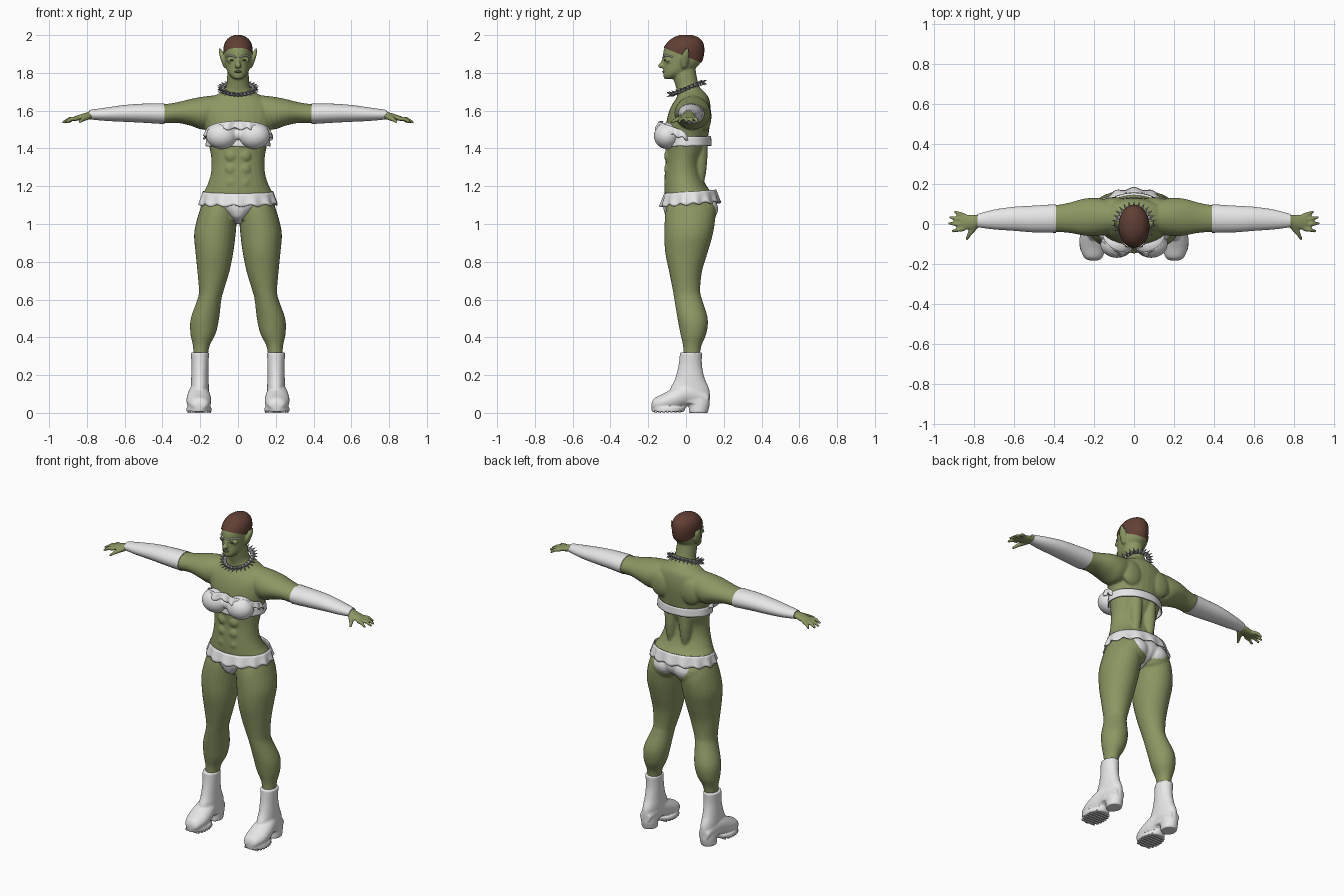
import bpy, bmesh
from math import sin, cos, pi, sqrt, exp, radians
from mathutils import Vector, Matrix

cube = bpy.data.objects.get("Cube")
if cube:
    bpy.data.objects.remove(cube, do_unlink=True)


def material(name, r, g, b):
    m = bpy.data.materials.new(name)
    m.use_nodes = True
    m.diffuse_color = (r, g, b, 1)
    m.node_tree.nodes["Principled BSDF"].inputs["Base Color"].default_value = (r, g, b, 1)
    return m


skin = material("green skin", .26, .31, .125)
white = material("white cloth", .8, .8, .8)
brown = material("brown hair", .12, .05, .035)
metal = material("grey metal", .33, .33, .34)
dark = material("dark lips", .12, .12, .07)


def catmull(p, q, r, s, t):
    return [(2*b + (c-a)*t + (2*a-5*b+4*c-d)*t*t + (3*b-a-3*c+d)*t**3) / 2
            for a, b, c, d in zip(p, q, r, s)]


def loft(bm, rows, axis="z", side=1, pad=0, sides=28, steps=4):
    """Skin ellipses given as (position, low, high, low, high) along an axis."""
    k = "xyz".index(axis)
    u, v = [i for i in range(3) if i != k]
    pts = [rows[0], *rows, rows[-1]]
    dense = [catmull(*pts[i:i+4], j/steps) for i in range(len(rows)-1) for j in range(steps)]
    dense.append(rows[-1])
    rings = []
    for t, a0, a1, b0, b1 in dense:
        ring = []
        for i in range(sides):
            ang = 2*pi*i/sides
            co = [0, 0, 0]
            co[k] = t
            co[u] = (a0+a1)/2 + ((a1-a0)/2 + pad)*cos(ang)
            co[v] = (b0+b1)/2 + ((b1-b0)/2 + pad)*sin(ang)
            co[0] *= side
            ring.append(bm.verts.new(co))
        rings.append(ring)
    for lo, hi in zip(rings, rings[1:]):
        for i in range(sides):
            j = (i+1) % sides
            bm.faces.new((lo[i], lo[j], hi[j], hi[i]))
    bm.faces.new(rings[0])
    bm.faces.new(rings[-1])


def both(rows):
    """Rows with one half width become symmetric about x."""
    return [(z, -w, w, f, b) for z, w, f, b in rows]


def blob(bm, centre, radii, seg=20):
    mat = Matrix.Translation(centre) @ Matrix.Diagonal((*radii, 1))
    bmesh.ops.create_uvsphere(bm, u_segments=seg, v_segments=seg//2, radius=1, matrix=mat)


def cone(bm, start, end, r0, r1, seg=12):
    a, b = Vector(start), Vector(end)
    mat = Matrix.Translation((a+b)/2) @ (b-a).to_track_quat("Z", "Y").to_matrix().to_4x4()
    bmesh.ops.create_cone(bm, cap_ends=True, segments=seg, radius1=r0, radius2=r1,
                          depth=(b-a).length, matrix=mat)


def ruffle(bm, cy, rx, ry, front, back, drop, flare, wave, waves, arc=pi, dent=0):
    """A frilled strip round the body; angle zero is the front."""
    n, levels, grid = 160, 5, []
    for i in range(n+1):
        a = -arc + 2*arc*i/n
        top = (front+back)/2 + (front-back)/2*cos(a)
        col = []
        for j in range(levels+1):
            t = j/levels
            out = flare*t + wave*t*cos(waves*a)
            x, y = (rx+out)*sin(a), cy - (ry+out)*cos(a)
            if cos(a) > 0:
                y += dent*exp(-(x/.035)**2)
            col.append(bm.verts.new((x, y, top - t*(drop + wave*sin(waves*a)))))
        grid.append(col)
    for p, q in zip(grid, grid[1:]):
        for j in range(levels):
            bm.faces.new((p[j], q[j], q[j+1], p[j+1]))
    bmesh.ops.remove_doubles(bm, verts=bm.verts, dist=.0001)


def finish(name, bm, mat, voxel=0, thick=0):
    bmesh.ops.recalc_face_normals(bm, faces=bm.faces)
    me = bpy.data.meshes.new(name)
    bm.to_mesh(me)
    bm.free()
    me.materials.append(mat)
    me.shade_smooth()
    me.set_sharp_from_angle(angle=radians(45))
    ob = bpy.data.objects.new(name, me)
    bpy.context.collection.objects.link(ob)
    if thick:
        ob.modifiers.new("thickness", "SOLIDIFY").thickness = thick
    if voxel:
        r = ob.modifiers.new("blend", "REMESH")
        r.mode, r.voxel_size, r.use_smooth_shade = "VOXEL", voxel, True
        s = ob.modifiers.new("soften", "SMOOTH")
        s.factor, s.iterations = .5, 4


torso = both([(1.02, .1, -.08, .1), (1.08, .19, -.1, .14), (1.15, .19, -.113, .145),
              (1.2, .165, -.115, .11), (1.26, .145, -.113, .085), (1.33, .14, -.108, .08),
              (1.4, .15, -.11, .105), (1.48, .17, -.11, .12), (1.56, .19, -.1, .13),
              (1.62, .19, -.08, .13), (1.67, .14, -.05, .12), (1.7, .085, -.048, .095),
              (1.73, .062, -.055, .07), (1.79, .057, -.07, .055), (1.83, .05, -.06, .05)])
head = both([(1.768, .022, -.115, -.07), (1.785, .042, -.121, -.02), (1.81, .058, -.12, .03),
             (1.85, .068, -.118, .075), (1.89, .072, -.122, .09), (1.93, .073, -.115, .093),
             (1.96, .065, -.095, .086), (1.982, .045, -.065, .065), (1.995, .015, -.03, .03)])
arm = [(.08, -.04, .11, 1.53, 1.685), (.18, -.06, .13, 1.5, 1.675), (.25, -.058, .127, 1.52, 1.662),
       (.32, -.045, .108, 1.535, 1.645), (.39, -.04, .095, 1.533, 1.635),
       (.5, -.038, .088, 1.54, 1.633), (.6, -.03, .082, 1.545, 1.626),
       (.7, -.023, .068, 1.55, 1.612), (.785, -.012, .046, 1.558, 1.6)]
palm = [(.77, -.01, .045, 1.56, 1.598), (.81, -.025, .047, 1.552, 1.588), (.865, -.03, .05, 1.545, 1.57)]
leg = [(1.12, .005, .185, -.095, .135), (1.05, .005, .21, -.11, .155), (.95, .012, .232, -.115, .143),
       (.85, .025, .225, -.11, .115), (.75, .045, .215, -.09, .085), (.65, .075, .207, -.07, .075),
       (.6, .088, .215, -.062, .085), (.5, .1, .25, -.045, .115), (.42, .118, .252, -.03, .108),
       (.35, .152, .238, -.015, .08), (.27, .162, .235, -.015, .07)]
ear = [(1.825, .062, .074, -.02, 0), (1.86, .064, .088, -.03, .014),
       (1.9, .074, .1, -.02, .018), (1.935, .096, .102, .002, .012)]

# Body: overlapping forms blended into one skin
bm = bmesh.new()
loft(bm, torso)
loft(bm, head)
blob(bm, (0, -.128, 1.838), (.017, .022, .014))
cone(bm, (0, -.13, 1.84), (0, -.113, 1.885), .011, .008)
for s in (1, -1):
    loft(bm, arm, "x", s)
    loft(bm, palm, "x", s)
    loft(bm, leg, "z", s)
    loft(bm, ear, "z", s)
    blob(bm, (s*.085, .078, 1.065), (.095, .085, .085))
    blob(bm, (s*.04, -.095, 1.866), (.022, .014, .012))
    blob(bm, (s*.05, .07, 1.4), (.04, .045, .22))
    blob(bm, (s*.1, .1, 1.57), (.075, .035, .08))
    for z in (1.22, 1.29, 1.36):
        blob(bm, (s*.036, -.09, z), (.035, .026, .036))
    # Fingers and thumb
    for y, tip, x in ((.042, .062, .9), (.02, .034, .925), (-.003, .004, .93), (-.024, -.036, .912)):
        mid = (s*(x+.855)/2, (y+tip)/2, 1.556)
        cone(bm, (s*.85, y, 1.558), mid, .012, .011)
        cone(bm, mid, (s*x, tip, 1.536), .011, .007)
        blob(bm, mid, (.011, .011, .011), 12)
    cone(bm, (s*.79, -.005, 1.57), (s*.825, -.05, 1.552), .017, .012)
    cone(bm, (s*.822, -.046, 1.554), (s*.84, -.08, 1.538), .012, .007)
finish("body", bm, skin, voxel=.006)

# Cropped hair: top of the skull, cut along a slanting hairline
bm = bmesh.new()
loft(bm, head, pad=.004)
bmesh.ops.bisect_plane(bm, geom=bm.verts[:] + bm.edges[:] + bm.faces[:], plane_co=(0, -.11, 1.93),
                       plane_no=(0, .4, 1), clear_inner=True)
for v in bm.verts:
    v.co.z += .005 * max(0, (v.co.z - 1.95) / .045)
finish("hair", bm, brown)

# Face details
brows, eyes = bmesh.new(), bmesh.new()
for s in (1, -1):
    for i in range(9):
        x = .012 + .006*i
        y = -.016 - .105*sqrt(1 - (x/.073)**2)
        blob(brows, (s*x, y, 1.882 + .01*sin(pi*i/9)), (.006, .007, .004), 10)
    blob(eyes, (s*.034, -.111, 1.867), (.012, .006, .004), 12)
finish("eyebrows", brows, white)
blob(eyes, (0, -.118, 1.806), (.021, .008, .006))
finish("eyes_and_lips", eyes, dark)

# Spiked collar
bm = bmesh.new()
count = 26
for i in range(count):
    a = 2*pi*i/count
    p = Vector((.079*sin(a), .005 - .077*cos(a), 1.718 - .033*cos(a)))
    blob(bm, p, (.012, .012, .011), 10)
    for lift in (-.012, .012):
        out = Vector((sin(a), -cos(a), 0)) * .03
        cone(bm, p, p + out + Vector((0, 0, lift)), .008, .001, 8)
finish("spiked_collar", bm, metal)

# Long sleeves
bm = bmesh.new()
for s in (1, -1):
    loft(bm, arm[4:], "x", s, pad=.004)
finish("sleeves", bm, white)

# Top: cups, back band and frill
bm = bmesh.new()
for s in (1, -1):
    blob(bm, (s*.086, -.1, 1.467), (.083, .07, .07), 32)
blob(bm, (0, -.115, 1.475), (.03, .025, .03))
finish("top_cups", bm, white, voxel=.006)
bm = bmesh.new()
ruffle(bm, .008, .168, .125, 1.46, 1.465, .05, .004, .001, 9)
finish("top_band", bm, white, thick=.006)
bm = bmesh.new()
ruffle(bm, -.03, .168, .125, 1.545, 1.455, .04, .014, .006, 18, arc=pi*.62, dent=.03)
finish("top_frill", bm, white, thick=.006)

# Briefs and frilled waistband
bm = bmesh.new()
loft(bm, both([(1.0, .02, -.045, .06), (1.03, .048, -.098, .125), (1.06, .09, -.115, .155),
               (1.1, .15, -.122, .165), (1.15, .196, -.119, .152)]))
for s in (1, -1):
    blob(bm, (s*.07, .09, 1.08), (.08, .081, .07))
finish("briefs", bm, white, voxel=.006)
bm = bmesh.new()
ruffle(bm, .022, .188, .138, 1.162, 1.182, .066, .02, .006, 14)
finish("waist_frill", bm, white, thick=.006)

# Boots: shaft, foot, sole, heel and tread
shaft = [(.32, .153, .25, -.032, .085), (.25, .156, .246, -.04, .085), (.18, .156, .248, -.058, .1),
         (.12, .154, .25, -.085, .125), (.05, .16, .25, -.07, .125)]
foot = [(-.183, .18, .225, .02, .05), (-.168, .158, .25, .012, .078), (-.12, .143, .27, .01, .102),
        (-.06, .143, .272, .012, .135), (0, .152, .262, .035, .16), (.06, .156, .25, .04, .15),
        (.12, .17, .24, .045, .1)]
sole = [(.006, .138, .275, -.182, -.01), (.03, .14, .272, -.184, 0)]
heel = [(0, .16, .25, .015, .115), (.04, .158, .25, .015, .125), (.07, .16, .248, .01, .125)]
bm, tread = bmesh.new(), bmesh.new()
for s in (1, -1):
    loft(bm, shaft, "z", s)
    loft(bm, foot, "y", s)
    loft(bm, sole, "z", s)
    loft(bm, heel, "z", s)
    for i in range(7):
        y = -.16 + .021*i
        w = .062 * sqrt(1 - ((y + .096)/.095)**2)
        mat = Matrix.Translation((s*.206, y, .006)) @ Matrix.Diagonal((2*w, .011, .012, 1))
        bmesh.ops.create_cube(tread, size=1, matrix=mat)
finish("boots", bm, white, voxel=.006)
finish("boot_tread", tread, white)
